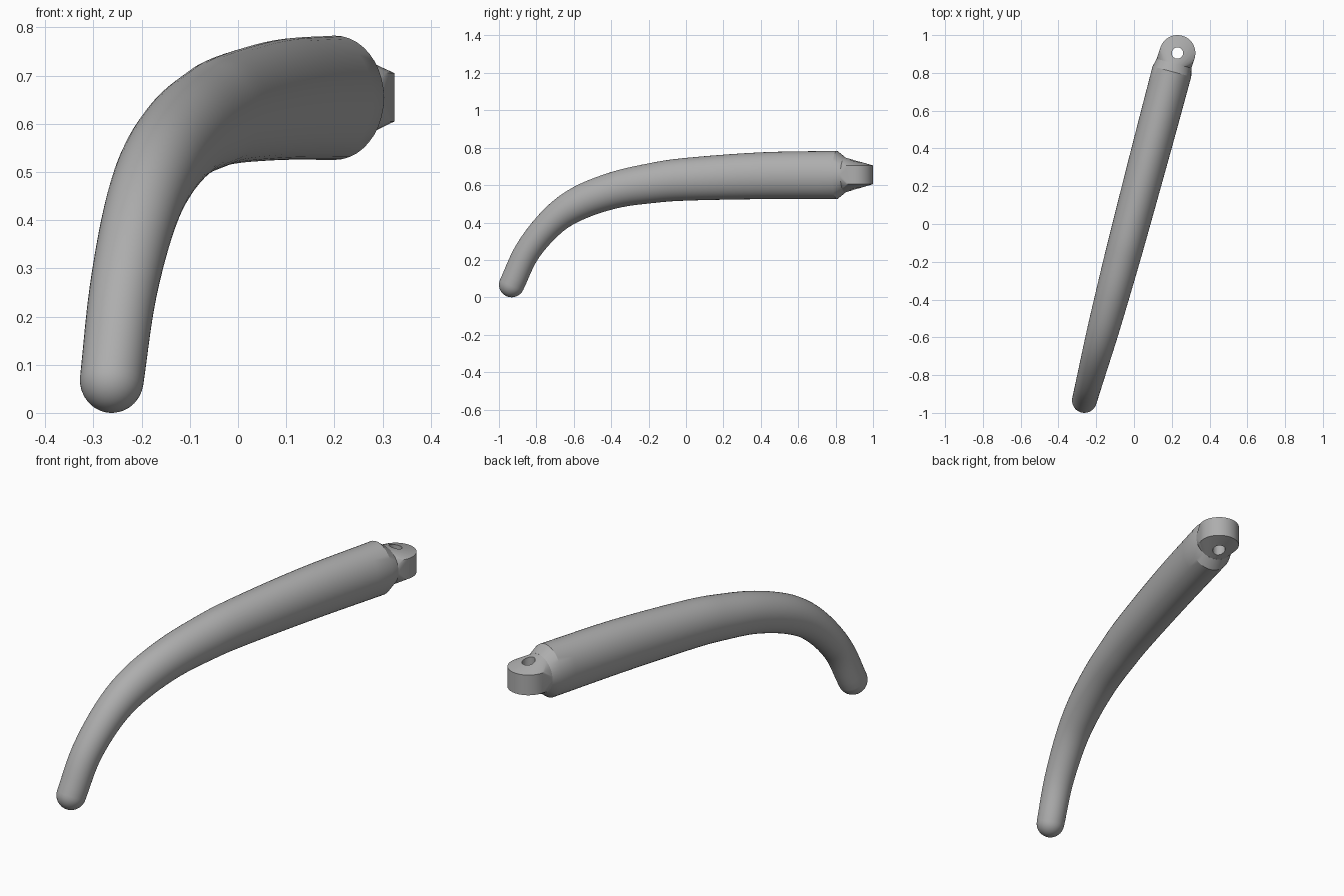
import bpy, bmesh, math
from mathutils import Vector

if "Cube" in bpy.data.objects:
    bpy.data.objects.remove(bpy.data.objects["Cube"])

grey = bpy.data.materials.new("plain grey")
grey.use_nodes = True
COLOUR = (0.42, 0.42, 0.42, 1)
grey.diffuse_color = COLOUR
grey.node_tree.nodes["Principled BSDF"].inputs["Base Color"].default_value = COLOUR

SIDES = 40
SLOPE = 0.266                                   # sideways drift of the lever per unit of y
ALONG = Vector((SLOPE, 1, 0)).normalized()
ACROSS = Vector((ALONG.y, -ALONG.x, 0))


def point(y, z):
    return Vector((-0.262 + (y + 0.932) * SLOPE, y, z))


def add_object(name, bm):
    bmesh.ops.recalc_face_normals(bm, faces=bm.faces)
    mesh = bpy.data.meshes.new(name)
    bm.to_mesh(mesh)
    bm.free()
    obj = bpy.data.objects.new(name, mesh)
    bpy.context.collection.objects.link(obj)
    mesh.materials.append(grey)
    return obj


def smooth(obj):
    bpy.ops.object.select_all(action='DESELECT')
    obj.select_set(True)
    bpy.context.view_layer.objects.active = obj
    bpy.ops.object.shade_smooth_by_angle(angle=math.radians(25))


def ring(bm, centre, tangent, rv, rl):
    up = ACROSS.cross(tangent).normalized()
    turns = [2 * math.pi * i / SIDES for i in range(SIDES)]
    return [bm.verts.new(centre + up * rv * math.cos(a) + ACROSS * rl * math.sin(a)) for a in turns]


# centre line: y, z, vertical radius, lateral radius
path = [(-0.932, 0.068, 0.068, 0.066), (-0.845, 0.25, 0.070, 0.070), (-0.71, 0.41, 0.078, 0.077),
        (-0.565, 0.507, 0.09, 0.084), (-0.375, 0.575, 0.098, 0.09), (-0.18, 0.611, 0.107, 0.095),
        (0, 0.631, 0.114, 0.098), (0.4, 0.65, 0.125, 0.103), (0.807, 0.654, 0.129, 0.106)]
knots = [Vector(p) for p in path]
knots = [2 * knots[0] - knots[1]] + knots + [2 * knots[-1] - knots[-2]]
samples = []
for a, b, c, d in zip(knots, knots[1:], knots[2:], knots[3:]):
    for i in range(5):
        t = i / 5
        samples.append(0.5 * (2 * b + (c - a) * t + (2 * a - 5 * b + 4 * c - d) * t * t
                              + (3 * b - a - 3 * c + d) * t ** 3))
samples.append(knots[-2])
centres = [point(s[0], s[1]) for s in samples]

# curved, tapered handle with a round tip and a bevelled end
bm = bmesh.new()
rings = []
start = (centres[1] - centres[0]).normalized()
for i in range(8):
    a = math.radians(88 - 11 * i)
    rings.append(ring(bm, centres[0] - start * 0.068 * math.sin(a), start,
                      0.068 * math.cos(a), 0.066 * math.cos(a)))
for i, s in enumerate(samples):
    tangent = centres[min(i + 1, len(centres) - 1)] - centres[max(i - 1, 0)]
    if i == len(samples) - 1:
        tangent = ALONG
    rings.append(ring(bm, centres[i], tangent, s[2], s[3]))
rings.append(ring(bm, point(0.85, 0.654), ALONG, 0.094, 0.095))
for r0, r1 in zip(rings, rings[1:]):
    for i in range(SIDES):
        j = (i + 1) % SIDES
        bm.faces.new((r0[i], r0[j], r1[j], r1[i]))
bm.faces.new(rings[0])
bm.faces.new(rings[-1])
smooth(add_object("handle", bm))

# mounting lug: handle end blended into a round eye
EYE = Vector((0.23, 0.905, 0.655))
bm = bmesh.new()
ring(bm, point(0.849, 0.654), ALONG, 0.094, 0.095)
for z in (-0.05, 0.05):
    for i in range(48):
        a = 2 * math.pi * i / 48
        bm.verts.new(EYE + Vector((0.095 * math.cos(a), 0.095 * math.sin(a), z)))
hull = bmesh.ops.convex_hull(bm, input=bm.verts)
bmesh.ops.delete(bm, geom=[v for v in bm.verts if not v.link_faces], context='VERTS')
lug = add_object("mounting_lug", bm)

# pin hole through the lug
bm = bmesh.new()
bmesh.ops.create_cone(bm, cap_ends=True, segments=32, radius1=0.03, radius2=0.03, depth=0.6)
bmesh.ops.translate(bm, verts=bm.verts, vec=EYE)
cutter = add_object("pin_hole_cutter", bm)
cutter.hide_render = True
cutter.hide_set(True)
hole = lug.modifiers.new("pin hole", 'BOOLEAN')
hole.operation = 'DIFFERENCE'
hole.solver = 'EXACT'
hole.object = cutter
bpy.context.view_layer.update()
cut_mesh = bpy.data.meshes.new_from_object(lug.evaluated_get(bpy.context.evaluated_depsgraph_get()))
lug.modifiers.clear()
lug.data = cut_mesh
bpy.data.objects.remove(cutter)
smooth(lug)
